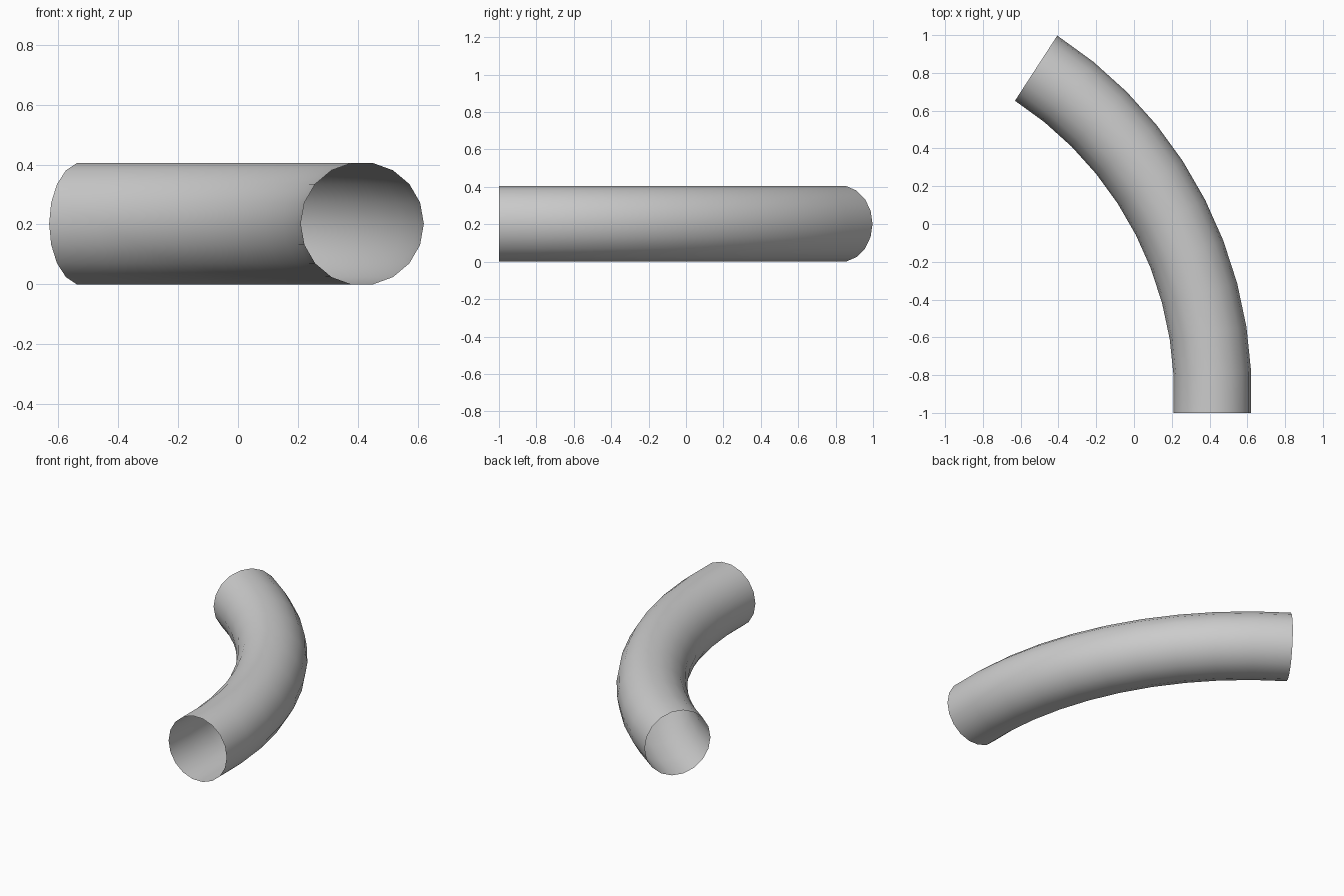
import bpy, bmesh
from math import sin, cos, radians, pi

if "Cube" in bpy.data.objects:
    bpy.data.objects.remove(bpy.data.objects["Cube"])

SIDES = 18
RADIUS = 0.2056
BEND_R = 2.0544
CX, CY, CZ = -1.637, -0.898, 0.2025

# Path: one straight lead-in ring, then a bend from 3 to 57 degrees in 6 degree steps
path = [(0.4144, -1.0, 0.0)]
for k in range(10):
    a = radians(3 + 6 * k)
    path.append((CX + BEND_R * cos(a), CY + BEND_R * sin(a), a))

# Sweep the circular section along the path, leaving both ends open
bm = bmesh.new()
rings = []
for x, y, a in path:
    ring = []
    for j in range(SIDES):
        t = 2 * pi * j / SIDES
        d = RADIUS * cos(t)
        ring.append(bm.verts.new((x + d * cos(a), y + d * sin(a), CZ + RADIUS * sin(t))))
    rings.append(ring)
for r0, r1 in zip(rings, rings[1:]):
    for j in range(SIDES):
        k = (j + 1) % SIDES
        bm.faces.new((r0[j], r1[j], r1[k], r0[k])).smooth = True

mesh = bpy.data.meshes.new("curved_pipe")
bm.to_mesh(mesh)
bm.free()
pipe = bpy.data.objects.new("curved_pipe", mesh)
bpy.context.collection.objects.link(pipe)
